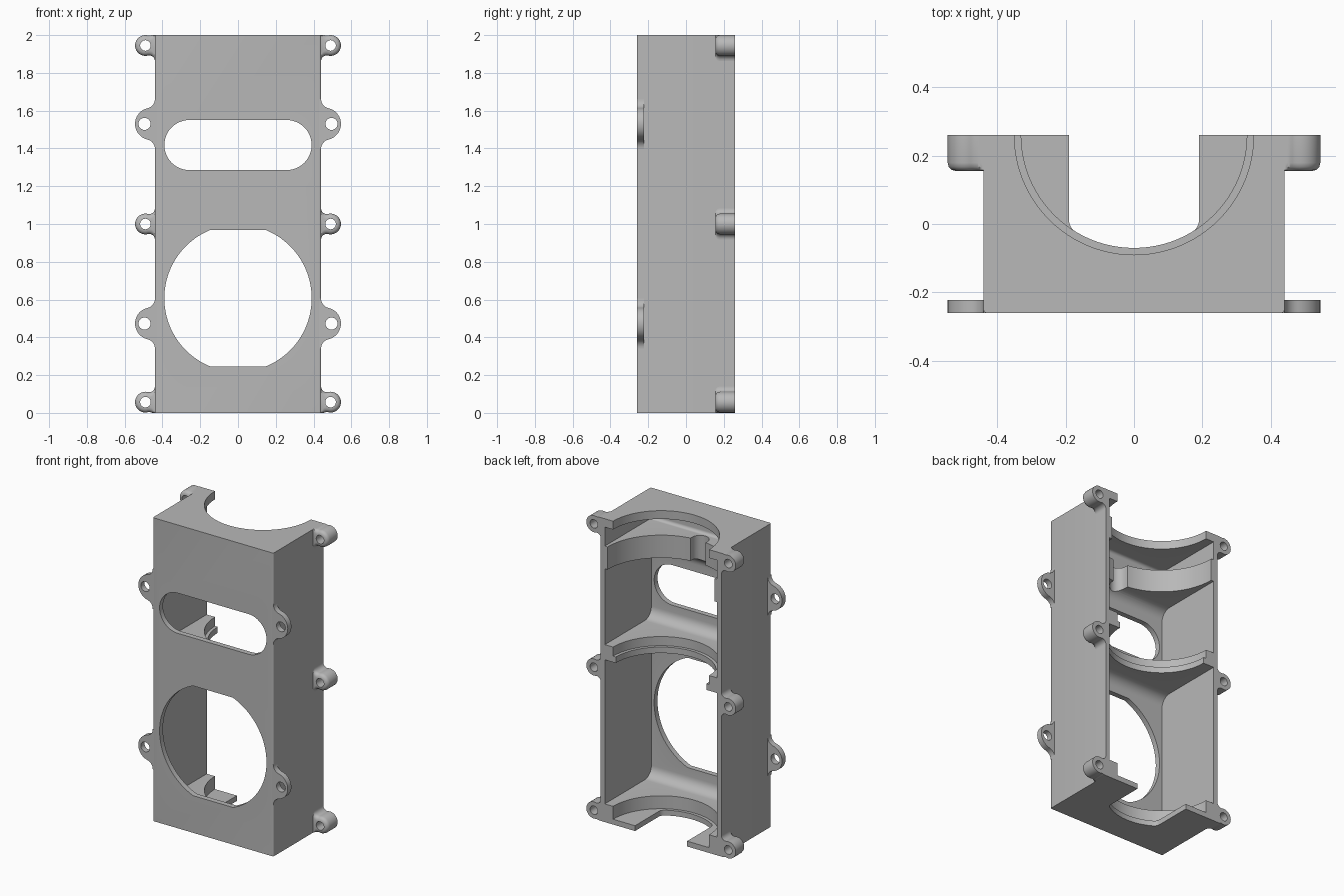
import bpy, bmesh
from math import pi, sin, cos, atan2, sqrt

cube = bpy.data.objects.get("Cube")
if cube:
    bpy.data.objects.remove(cube, do_unlink=True)

grey = bpy.data.materials.new("plain grey")
grey.use_nodes = True
grey.diffuse_color = (0.48, 0.48, 0.48, 1)
grey.node_tree.nodes["Principled BSDF"].inputs["Base Color"].default_value = (0.48, 0.48, 0.48, 1)

HALF_W, BACK, FRONT, HEIGHT = 0.44, 0.26, -0.26, 2.0


def place(axis, u, v, w):
    return {"X": (w, u, v), "Y": (u, w, v), "Z": (u, v, w)}[axis]


def loft(name, axis, layers):
    """Solid through matching outlines, given as (position, points)."""
    bm = bmesh.new()
    rings = [[bm.verts.new(place(axis, u, v, w)) for u, v in pts] for w, pts in layers]
    n = len(rings[0])
    for a, b in zip(rings, rings[1:]):
        for i in range(n):
            j = (i + 1) % n
            bm.faces.new((a[i], a[j], b[j], b[i]))
    bm.faces.new(rings[0])
    bm.faces.new(rings[-1])
    bmesh.ops.recalc_face_normals(bm, faces=bm.faces)
    mesh = bpy.data.meshes.new(name)
    bm.to_mesh(mesh)
    bm.free()
    mesh.materials.append(grey)
    obj = bpy.data.objects.new(name, mesh)
    bpy.context.collection.objects.link(obj)
    return obj


def prism(name, axis, pts, lo, hi):
    return loft(name, axis, [(lo, pts), (hi, pts)])


def arc(cu, cv, r, a0, a1, n):
    return [(cu + r * cos(a0 + (a1 - a0) * i / n), cv + r * sin(a0 + (a1 - a0) * i / n))
            for i in range(n + 1)]


def circle(cu, cv, r, n=96):
    return arc(cu, cv, r, 0, 2 * pi, n)[:-1]


def cut(obj, cutter):
    cutter.hide_render = True
    mod = obj.modifiers.new("cut", "BOOLEAN")
    mod.operation, mod.solver, mod.object = "DIFFERENCE", "EXACT", cutter
    bpy.context.view_layer.objects.active = obj
    bpy.ops.object.modifier_apply(modifier=mod.name)
    bpy.data.objects.remove(cutter, do_unlink=True)


def smooth(obj):
    bpy.ops.object.select_all(action="DESELECT")
    obj.select_set(True)
    bpy.context.view_layer.objects.active = obj
    bpy.ops.object.shade_smooth_by_angle(angle=0.6)


# Housing block with slightly rounded front edges
e = 0.01
outline = ([(HALF_W, BACK), (-HALF_W, BACK)]
           + arc(-HALF_W + e, FRONT + e, e, pi, 1.5 * pi, 4)
           + arc(HALF_W - e, FRONT + e, e, 1.5 * pi, 2 * pi, 4))
housing = prism("housing", "Z", outline, 0, HEIGHT)

# Rooms open to the back, rounded where the front wall meets the shelves
for lo, hi, r in ((0.12, 1.07, 0.07), (1.17, 1.67, 0.07), (1.82, 1.945, 0.02)):
    y = -0.225
    room = ([(0.4, lo), (0.4, hi)] + arc(y + r, hi - r, r, pi / 2, pi, 8)
            + arc(y + r, lo + r, r, pi, 1.5 * pi, 8))
    cut(housing, prism("room_cutter", "X", room, -0.41, 0.41))

# Round cradles in the shelves: radius, bottom, top
for r, lo, hi in ((0.35, 1.93, 2.1), (0.39, 1.65, 1.84), (0.33, 1.05, 1.15),
                  (0.35, 1.11, 1.19), (0.35, 0.035, 0.14)):
    cut(housing, prism("cradle_cutter", "Z", circle(0, BACK, r), lo, hi))

# Key groove in the middle of the upper cradle
groove = [(0.055, 0), (-0.055, 0)] + arc(0, -0.145, 0.055, pi, 2 * pi, 16)
cut(housing, prism("groove_cutter", "Z", groove, 1.65, 1.84))

# Bottom opening: narrow sides and a round end with blended corners
f, R, side = 0.04, 0.33, 0.19
fy = BACK - sqrt((R - f) ** 2 - (side - f) ** 2)
a = atan2(fy - BACK, side - f)
opening = ([(-side, 0.4)] + arc(f - side, fy, f, -pi, -pi - a, 6)
           + arc(0, BACK, R, -pi - a, a, 30)[1:-1]
           + arc(side - f, fy, f, a, 0, 6) + [(side, 0.4)])
cut(housing, prism("opening_cutter", "Z", opening, -0.1, 0.06))

# Front windows: a long slot and a large circle with flat top and bottom
slot = (arc(0.2575, 1.418, 0.1325, -pi / 2, pi / 2, 24)
        + arc(-0.2575, 1.418, 0.1325, pi / 2, 1.5 * pi, 24))
cut(housing, prism("slot_cutter", "Y", slot, -0.4, -0.1))
flat = atan2(0.362, sqrt(0.39 ** 2 - 0.362 ** 2))
window = arc(0, 0.607, 0.39, -flat, flat, 40) + arc(0, 0.607, 0.39, pi - flat, pi + flat, 40)
cut(housing, prism("window_cutter", "Y", window, -0.4, -0.1))
smooth(housing)


def ear_outline(s, cx, cz, r, f):
    """Rounded ear blended into the side wall by two fillets."""
    d = cx - HALF_W - f
    h = sqrt((r + f) ** 2 - d ** 2)
    end = atan2(-h, d)
    tip = atan2(h, -d)
    upper = arc(HALF_W + f, cz + h, f, -pi, end, 8)
    lower = [(x, 2 * cz - z) for x, z in reversed(upper)]
    pts = ([(0.425, cz + h)] + upper + arc(cx, cz, r, tip, -tip, 28)[1:-1]
           + lower + [(0.425, cz - h)])
    return [(s * x, min(max(z, 0), HEIGHT)) for x, z in pts]


def ear(name, s, hole_x, hole_r, cz, layers):
    """Screw ear; layers are (y, centre x, radius, fillet)."""
    obj = loft(name, "Y", [(y, ear_outline(s, cx, cz, r, f)) for y, cx, r, f in layers])
    cut(obj, prism("hole_cutter", "Y", circle(s * hole_x, cz, hole_r, 32), -0.4, 0.4))
    smooth(obj)


# Rounding of the front end of the rear ears
k = 0.024
rear = [(0.155 + k * (1 - sin(t)), 0.49, 0.055 - k * (1 - cos(t)), 0.03)
        for t in (pi / 2, pi / 3, pi / 6, 0)]
rear.append((BACK, 0.49, 0.055, 0.03))
front = [(FRONT, 0.46, 0.085, 0.05), (-0.222, 0.46, 0.085, 0.05)]

for s, side_name in ((1, "left"), (-1, "right")):
    for z, level in ((0.057, "lower"), (1.0, "middle"), (1.945, "upper")):
        ear(f"{level}_rear_ear_{side_name}", s, 0.49, 0.028, z, rear)
    for z, level in ((0.473, "lower"), (1.53, "upper")):
        ear(f"{level}_front_ear_{side_name}", s, 0.495, 0.032, z, front)
